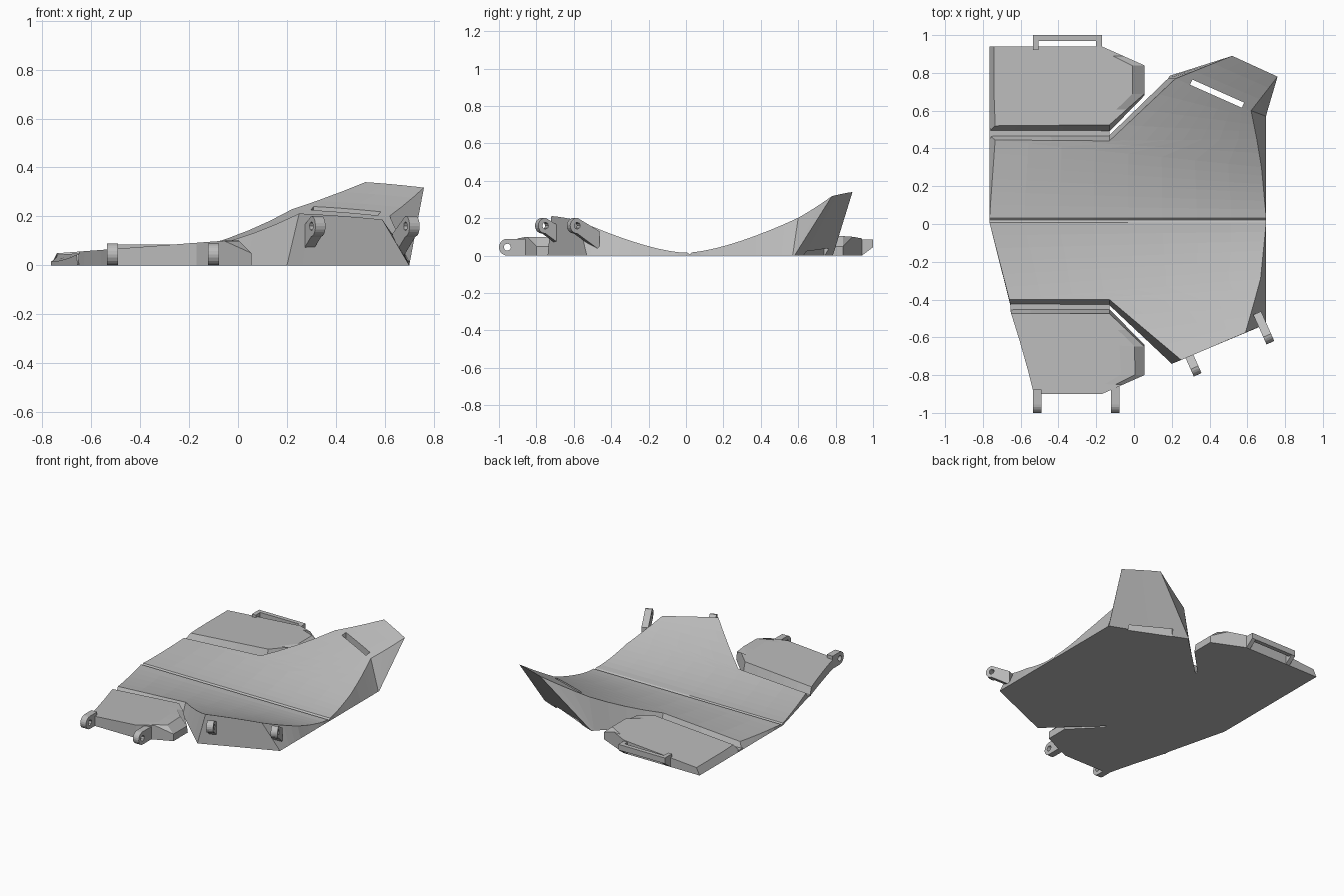
import bpy, bmesh, math
from mathutils import Vector, Matrix

if "Cube" in bpy.data.objects:
    bpy.data.objects.remove(bpy.data.objects["Cube"])

mat = bpy.data.materials.new("plain grey")
mat.diffuse_color = (0.5, 0.5, 0.5, 1)
mat.use_nodes = True
mat.node_tree.nodes["Principled BSDF"].inputs["Base Color"].default_value = mat.diffuse_color


def make(name, bm):
    bmesh.ops.recalc_face_normals(bm, faces=bm.faces)
    me = bpy.data.meshes.new(name)
    bm.to_mesh(me)
    bm.free()
    me.materials.append(mat)
    ob = bpy.data.objects.new(name, me)
    bpy.context.collection.objects.link(ob)
    return ob


def box(name, lo, hi, rot=0):
    bm = bmesh.new()
    lo, hi = Vector(lo), Vector(hi)
    bmesh.ops.create_cube(bm, size=1, matrix=Matrix.Translation((lo + hi) / 2)
                          @ Matrix.Rotation(rot, 4, 'Z') @ Matrix.Diagonal((*(hi - lo), 1)))
    return make(name, bm)


def plate(name, keys, height, us, steps):
    """Solid with a flat base; key rows are (base L, base R, top L, top R)."""
    rows = [[Vector(p) for p in keys[0]]]
    for a, b, n in zip(keys, keys[1:], steps):
        for k in range(1, n + 1):
            rows.append([Vector(p).lerp(Vector(q), k / n) for p, q in zip(a, b)])
    bm = bmesh.new()
    bot, top = [], []
    for bl, br, tl, tr in rows:
        b = [bl.lerp(br, u) for u in us]
        t = [tl.lerp(tr, u) for u in us]
        bot.append([bm.verts.new((p.x, p.y, 0)) for p in b])
        top.append([bm.verts.new((p.x, p.y, height(p.x, p.y))) for p in t])
    n, m = len(rows), len(us)
    for g in (bot, top):
        for i in range(n - 1):
            for j in range(m - 1):
                bm.faces.new((g[i][j], g[i][j + 1], g[i + 1][j + 1], g[i + 1][j]))
    for i in range(n - 1):
        for j in (0, m - 1):
            bm.faces.new((bot[i][j], bot[i + 1][j], top[i + 1][j], top[i][j]))
    for j in range(m - 1):
        for i in (0, n - 1):
            bm.faces.new((bot[i][j], bot[i][j + 1], top[i][j + 1], top[i][j]))
    return make(name, bm)


# main curved plate with centre crease and raised flare
def body_z(x, y):
    if abs(y - 0.02) < 0.008:
        return 0.006
    return min(0.34, 0.015 + (0.27 + 0.23 * x) * abs(y) ** 1.55)


body = plate("curved_body", [
    [(.20, -.74), (.70, -.53), (.25, -.72), (.59, -.575)],
    [(-.13, -.43), (.70, -.43), (-.13, -.40), (.64, -.40)],
    [(-.655, -.43), (.70, -.30), (-.66, -.40), (.67, -.29)],
    [(-.765, .008), (.70, .008), (-.765, .008), (.70, .008)],
    [(-.765, .02), (.70, .02), (-.765, .02), (.70, .02)],
    [(-.765, .032), (.70, .032), (-.765, .032), (.70, .032)],
    [(-.765, .47), (.70, .30), (-.735, .445), (.675, .30)],
    [(-.13, .47), (.70, .45), (-.13, .44), (.65, .45)],
    [(.18, .77), (.70, .57), (.22, .77), (.62, .60)],
    [(.19, .785), (.70, .58), (.52, .89), (.76, .78)],
], body_z, [i / 8 for i in range(9)], [4, 2, 6, 1, 1, 6, 2, 4, 3])

# strap slot through the flare
cutter = box("slot_cutter", (.29, .675, -.2), (.59, .705, .6), math.atan2(-.12, .27))
mod = body.modifiers.new("slot", 'BOOLEAN')
mod.object, mod.operation, mod.solver = cutter, 'DIFFERENCE', 'EXACT'
bpy.context.view_layer.objects.active = body
bpy.ops.object.modifier_apply(modifier="slot")
bpy.data.objects.remove(cutter)


# side arms with a sloped end
def arm_z(x, y):
    return min(.105 + .075 * x, .105 - 1.0 * x)


arm_us = [0, .2, .4, .6, .8, .92, 1]
plate("back_arm", [
    [(-.765, .49), (-.13, .49), (-.735, .52), (-.13, .525)],
    [(-.765, .66), (.055, .68), (-.74, .66), (.055, .69)],
    [(-.765, .82), (.055, .84), (-.74, .82), (.055, .84)],
    [(-.765, .94), (-.17, .94), (-.74, .94), (-.17, .94)],
], arm_z, arm_us, [2, 2, 2])
plate("front_arm", [
    [(-.655, -.45), (-.13, -.45), (-.65, -.475), (-.13, -.475)],
    [(-.605, -.62), (.055, -.64), (-.605, -.62), (.055, -.65)],
    [(-.56, -.78), (.055, -.80), (-.56, -.78), (.055, -.80)],
    [(-.53, -.90), (-.17, -.90), (-.53, -.90), (-.17, -.90)],
], arm_z, arm_us, [2, 2, 2])

# thin hinge floors joining arms to the body
box("back_hinge", (-.765, .455, 0), (-.13, .505, .01))
box("front_hinge", (-.655, -.465, 0), (-.13, -.415, .01))


def lug(name, x, y, z, ang, r, back, lo, hi, w):
    """Pierced eyelet: round outer end, straight root; ang is its heading."""
    arc = [math.radians(-90 + 180 * i / 10) for i in range(11)]
    outer = [(r * math.cos(a), r * math.sin(a)) for a in arc]
    outer += [(-back, hi - z), (-back, (hi + lo) / 2 - z), (-back, lo - z)]
    holes = arc + [math.radians(d) for d in (135, 180, 225)]
    inner = [(.42 * r * math.cos(a), .42 * r * math.sin(a)) for a in holes]
    d, s = Vector((math.cos(ang), math.sin(ang))), Vector((-math.sin(ang), math.cos(ang)))
    bm = bmesh.new()
    rings = []
    for pts, side in ((outer, -1), (outer, 1), (inner, 1), (inner, -1)):
        ring = []
        for u, v in pts:
            p = Vector((x, y)) + d * u + s * (side * w / 2)
            ring.append(bm.verts.new((p.x, p.y, z + v)))
        rings.append(ring)
    n = len(outer)
    for k in range(4):
        a, b = rings[k], rings[(k + 1) % 4]
        for i in range(n):
            bm.faces.new((a[i], a[(i + 1) % n], b[(i + 1) % n], b[i]))
    return make(name, bm)


# eyelets on the front arm and on the body's front edge
for i, (x, b) in enumerate(((-.513, .08), (-.10, .11))):
    lug(f"arm_eyelet_{i + 1}", x, -.955, .045, -math.pi / 2, .045, b, 0, .09, .045)
for i, (x, y) in enumerate(((.32, -.76), (.705, -.59))):
    lug(f"body_eyelet_{i + 1}", x, y, .16, math.radians(-66), .042, .13, .03, .13, .045)

# buckle loop on the back arm
box("loop_bar", (-.535, .97, .045), (-.17, 1.0, .085))
for i, x in enumerate((-.535, -.20)):
    bm = bmesh.new()
    prof = [(.92, 0), (.94, 0), (1.0, .045), (1.0, .085), (.92, .085)]
    f = bm.faces.new([bm.verts.new((x, y, z)) for y, z in prof])
    ext = bmesh.ops.extrude_face_region(bm, geom=[f])
    bmesh.ops.translate(bm, vec=(.03, 0, 0),
                        verts=[v for v in ext["geom"] if isinstance(v, bmesh.types.BMVert)])
    make(f"loop_side_{i + 1}", bm)
